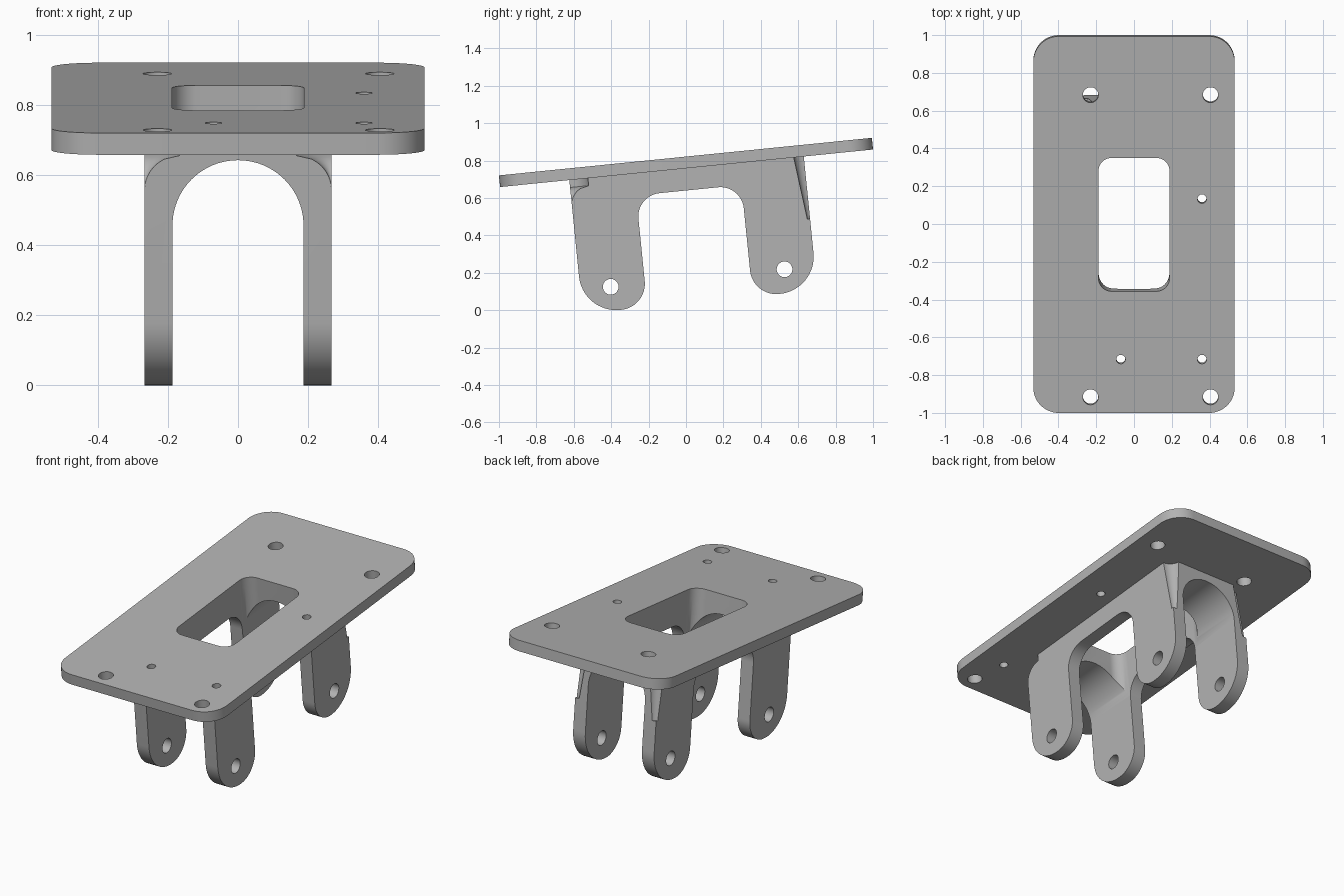
import bpy, bmesh
from math import sin, cos, pi, atan2, tan, sqrt
from mathutils import Matrix, Vector

cube = bpy.data.objects.get("Cube")
if cube:
    bpy.data.objects.remove(cube, do_unlink=True)

grey = bpy.data.materials.new("plain grey")
grey.use_nodes = True
grey.diffuse_color = (0.45, 0.45, 0.45, 1)
grey.node_tree.nodes["Principled BSDF"].inputs["Base Color"].default_value = grey.diffuse_color

TILT = Matrix.Translation((0, 0.003, 0.7585)) @ Matrix.Rotation(0.1003, 4, 'X')


def rounded(corners, steps=12):
    """Outline with each (a, b, radius) corner replaced by an arc."""
    out = []
    for i, (a, b, r) in enumerate(corners):
        p = Vector((a, b))
        if r == 0:
            out.append(p)
            continue
        d1 = (Vector(corners[i - 1][:2]) - p).normalized()
        d2 = (Vector(corners[(i + 1) % len(corners)][:2]) - p).normalized()
        half = d1.angle(d2) / 2
        centre = p + (d1 + d2).normalized() * (r / sin(half))
        s = p + d1 * (r / tan(half)) - centre
        e = p + d2 * (r / tan(half)) - centre
        start = atan2(s.y, s.x)
        sweep = (atan2(e.y, e.x) - start + pi) % (2 * pi) - pi
        for k in range(steps + 1):
            t = start + sweep * k / steps
            out.append(centre + Vector((cos(t), sin(t))) * r)
    return out


def box(cx, cy, hx, hy, r):
    return rounded([(cx - hx, cy - hy, r), (cx + hx, cy - hy, r),
                    (cx + hx, cy + hy, r), (cx - hx, cy + hy, r)])


def circle(cx, cy, r, n=32):
    return [Vector((cx + r * cos(2 * pi * k / n), cy + r * sin(2 * pi * k / n)))
            for k in range(n)]


def finish(name, bm):
    bmesh.ops.recalc_face_normals(bm, faces=bm.faces)
    mesh = bpy.data.meshes.new(name)
    bm.to_mesh(mesh)
    bm.free()
    mesh.materials.append(grey)
    ob = bpy.data.objects.new(name, mesh)
    bpy.context.collection.objects.link(ob)
    return ob


def prism(name, outline, axis, lo, hi):
    """Extrude an outline along the axis from lo to hi."""
    place = {'X': lambda p, t: (t, p.x, p.y),
             'Y': lambda p, t: (p.x, t, p.y),
             'Z': lambda p, t: (p.x, p.y, t)}[axis]
    bm = bmesh.new()
    rings = [[bm.verts.new(place(p, t)) for p in outline] for t in (lo, hi)]
    bm.faces.new(rings[0])
    bm.faces.new(rings[1])
    for i in range(len(outline)):
        bm.faces.new((rings[0][i - 1], rings[0][i], rings[1][i], rings[1][i - 1]))
    return finish(name, bm)


def lathe(name, cx, cy, profile, n=40):
    """Closed turned solid around a vertical axis from (radius, height) pairs."""
    bm = bmesh.new()
    rings = [[bm.verts.new((p.x, p.y, h)) for p in circle(cx, cy, r, n)]
             for r, h in profile]
    bm.faces.new(rings[0])
    bm.faces.new(rings[-1])
    for a, b in zip(rings, rings[1:]):
        for i in range(n):
            bm.faces.new((a[i - 1], a[i], b[i], b[i - 1]))
    return finish(name, bm)


def cut(ob, cutters):
    bpy.context.view_layer.objects.active = ob
    for c in cutters:
        c.hide_render = True
        mod = ob.modifiers.new("cut", 'BOOLEAN')
        mod.operation = 'DIFFERENCE'
        mod.solver = 'EXACT'
        mod.object = c
        bpy.ops.object.modifier_apply(modifier=mod.name)
        bpy.data.objects.remove(c, do_unlink=True)


# Mounting plate with window, screw holes and pin holes
THICK = 0.0625
plate = prism("mounting_plate", box(0, 0, 0.533, 1.002, 0.135), 'Z', 0, THICK)
holes = [prism("window_cutter", box(0, 0, 0.188, 0.355, 0.07), 'Z', -0.1, 0.2)]
for x, y, r in [(-0.23, 0.69, 0.041), (0.405, 0.69, 0.041),
                (-0.23, -0.918, 0.041), (0.405, -0.918, 0.041),
                (0.36, 0.137, 0.024), (0.36, -0.717, 0.024), (-0.07, -0.717, 0.024)]:
    holes.append(prism("hole_cutter", circle(x, y, r), 'Z', -0.1, 0.2))
cut(plate, holes)

# Four-legged yoke: side outline extruded across the width
half = [(0.63, 0.01, 0), (0.63, -0.718, 0.2), (0.283, -0.718, 0.14), (0.283, -0.118, 0.125)]
side = half + [(-y, z, r) for y, z, r in reversed(half)]
yoke = prism("leg_yoke", rounded(side, 16), 'X', -0.267, 0.267)

# Arched tunnel, window and pivot holes
arch = [Vector((0.187, -1)), Vector((-0.187, -1))]
arch += [Vector((-0.187 * cos(pi * k / 40), -0.24 + 0.187 * sin(pi * k / 40)))
         for k in range(41)]
cutters = [prism("arch_cutter", arch, 'Y', -1, 1),
           prism("window_cutter", box(0, 0, 0.188, 0.355, 0.07), 'Z', -0.239, 0.2)]
for y in (-0.467, 0.467):
    cutters.append(prism("pivot_cutter", circle(y, -0.59, 0.042), 'X', -1, 1))

# Corner reliefs: short flared ones in front, long tapered ones at the back
R = 0.1
flare = [(max(R - sqrt(max(R * R - (R * k / 10) ** 2, 0)), 0.001), -0.14 + R * k / 10)
         for k in range(1, 11)] + [(R, 0.05)]
for s in (-1, 1):
    cutters.append(lathe("front_relief_cutter", s * 0.267, -0.63, flare))
    cutters.append(lathe("back_relief_cutter", s * 0.267, 0.645,
                         [(0.03, -0.334), (0.075, 0.05)]))
cut(yoke, cutters)

# Tilt the parts and keep only the real edges sharp
for ob in (plate, yoke):
    ob.data.transform(TILT)
    ob.select_set(True)
    bpy.context.view_layer.objects.active = ob
bpy.ops.object.shade_smooth_by_angle(angle=0.5)
